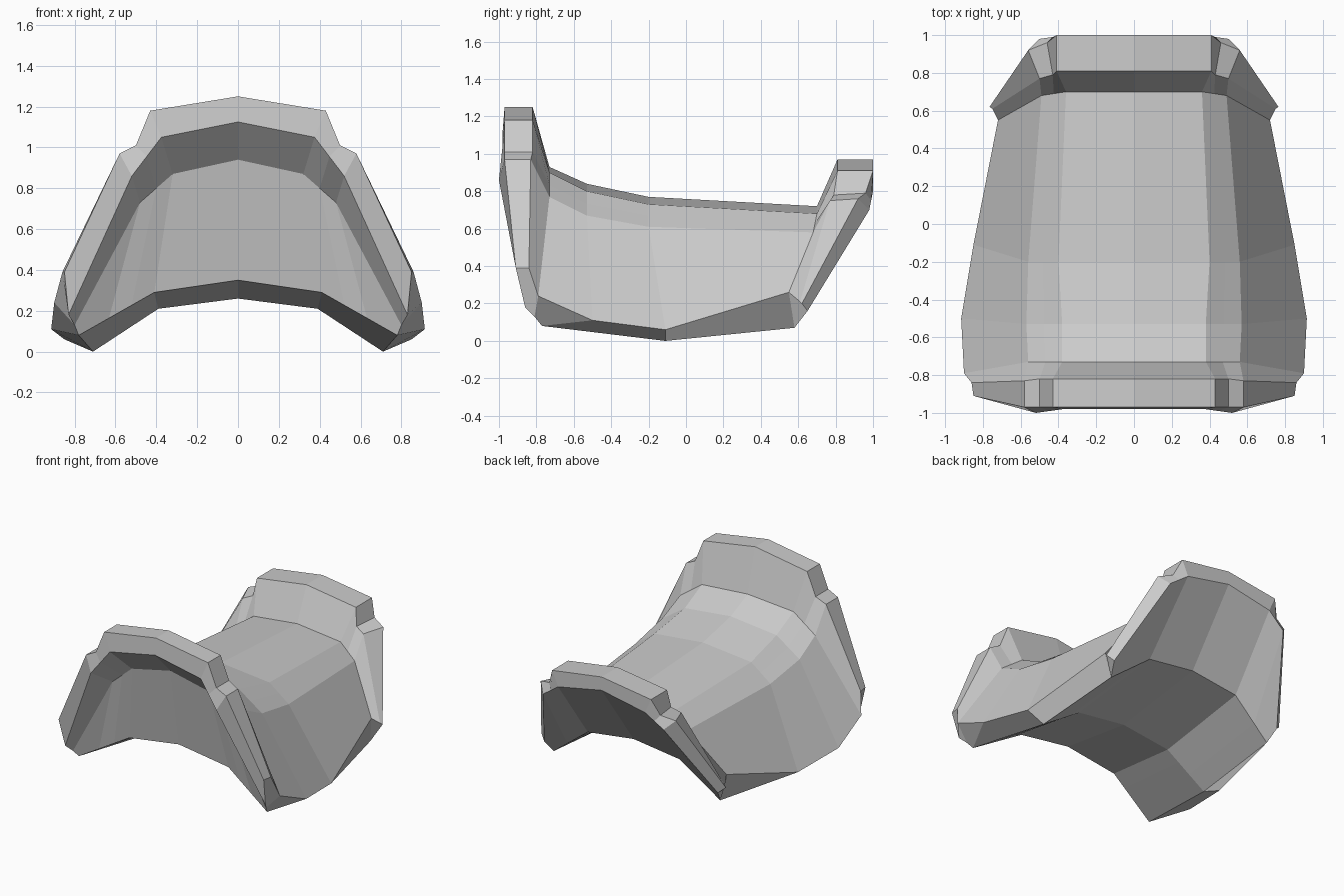
import bpy
import bmesh
from mathutils import Vector

default_cube = bpy.data.objects.get("Cube")
if default_cube:
    bpy.data.objects.remove(default_cube, do_unlink=True)


def make_material(name, colour):
    material = bpy.data.materials.new(name)
    material.use_nodes = True
    material.diffuse_color = colour
    material.node_tree.nodes["Principled BSDF"].inputs["Base Color"].default_value = colour
    return material


def cross_row(y, crown, shoulder, foot, haunch=None, notch=None):
    """Half an arch, from the centre line down to the foot."""
    top = Vector((0, y, crown))
    bend = Vector((shoulder[0], y, shoulder[1]))
    end = Vector(foot)
    hip = Vector(haunch) if haunch else bend.lerp(end, 0.6)
    step = Vector(notch) if notch else bend.lerp(hip, 0.5)
    return [top, bend, step, hip, end]


# Arched rows running over the upper side, front to back
upper_rows = [
    # front rim, leading and trailing edges
    cross_row(y=-.97, crown=1.25, shoulder=(.43, 1.18), notch=(.5, -.97, 1.01),
              haunch=(.58, -.97, .97), foot=(.85, -.91, .39)),
    cross_row(y=-.82, crown=1.25, shoulder=(.43, 1.18), notch=(.5, -.82, 1.01),
              haunch=(.58, -.83, .97), foot=(.86, -.84, .39)),
    # seat surface
    cross_row(y=-.73, crown=.93, shoulder=(.38, .9), haunch=(.56, -.73, .77), foot=(.9, -.79, .24)),
    cross_row(y=-.53, crown=.84, shoulder=(.38, .8), haunch=(.57, -.53, .67), foot=(.915, -.5, .11)),
    cross_row(y=-.2, crown=.77, shoulder=(.4, .73), haunch=(.56, -.2, .61), foot=(.85, -.11, .06)),
    cross_row(y=.7, crown=.72, shoulder=(.36, .68), haunch=(.49, .68, .58), foot=(.72, .55, .26)),
    # back rim, leading and trailing edges
    cross_row(y=.81, crown=.97, shoulder=(.41, .91), notch=(.43, .79, .78),
              haunch=(.5, .77, .75), foot=(.75, .61, .21)),
    cross_row(y=1, crown=.97, shoulder=(.41, .91), notch=(.46, .96, .79),
              haunch=(.56, .92, .76), foot=(.765, .62, .2)),
]

# Arched rows returning along the underside, back to front
lower_rows = [
    cross_row(y=1, crown=.87, shoulder=(.36, .8), haunch=(.5, .98, .7), foot=(.72, .65, .16)),
    cross_row(y=.62, crown=.36, shoulder=(.38, .31), foot=(.69, .58, .07)),
    cross_row(y=-.11, crown=.26, shoulder=(.39, .21), foot=(.71, -.11, 0)),
    cross_row(y=-.7, crown=.35, shoulder=(.41, .29), foot=(.78, -.77, .08)),
    cross_row(y=-.8, crown=.94, shoulder=(.32, .87), haunch=(.48, -.8, .73), foot=(.8, -.81, .13)),
    cross_row(y=-.98, crown=1.125, shoulder=(.375, 1.05), haunch=(.52, -1, .86), foot=(.83, -.86, .18)),
]

# Skin the closed loop of rows
bm = bmesh.new()
rows = [[bm.verts.new(point) for point in row] for row in upper_rows + lower_rows]
for index, row in enumerate(rows):
    following = rows[(index + 1) % len(rows)]
    for a in range(len(row) - 1):
        bm.faces.new((row[a], following[a], following[a + 1], row[a + 1]))

# Close the lower rim between the upper and lower feet
upper_feet = [row[-1] for row in rows[:len(upper_rows)]]
lower_feet = [row[-1] for row in reversed(rows[len(upper_rows):])]
bm.faces.new(upper_feet[:3] + lower_feet[1::-1])
for step in range(3):
    bm.faces.new((upper_feet[step + 2], upper_feet[step + 3],
                  lower_feet[step + 2], lower_feet[step + 1]))
bm.faces.new(upper_feet[5:] + lower_feet[:3:-1])
bmesh.ops.recalc_face_normals(bm, faces=bm.faces)

# Orient the half shell outward using a face on the seat
bm.faces.ensure_lookup_table()
seat_face = max((f for f in bm.faces if rows[3][0] in f.verts and rows[4][0] in f.verts),
                key=lambda f: f.calc_center_median().z)
if seat_face.normal.z < 0:
    bmesh.ops.reverse_faces(bm, faces=bm.faces)

mesh = bpy.data.meshes.new("saddle_shell")
bm.to_mesh(mesh)
bm.free()
saddle = bpy.data.objects.new("saddle_shell", mesh)
bpy.context.collection.objects.link(saddle)
mesh.materials.append(make_material("plain_grey", (.6, .6, .6, 1)))

# Complete the other side
mirror = saddle.modifiers.new("other_side", "MIRROR")
mirror.use_clip = True
mirror.merge_threshold = .001
